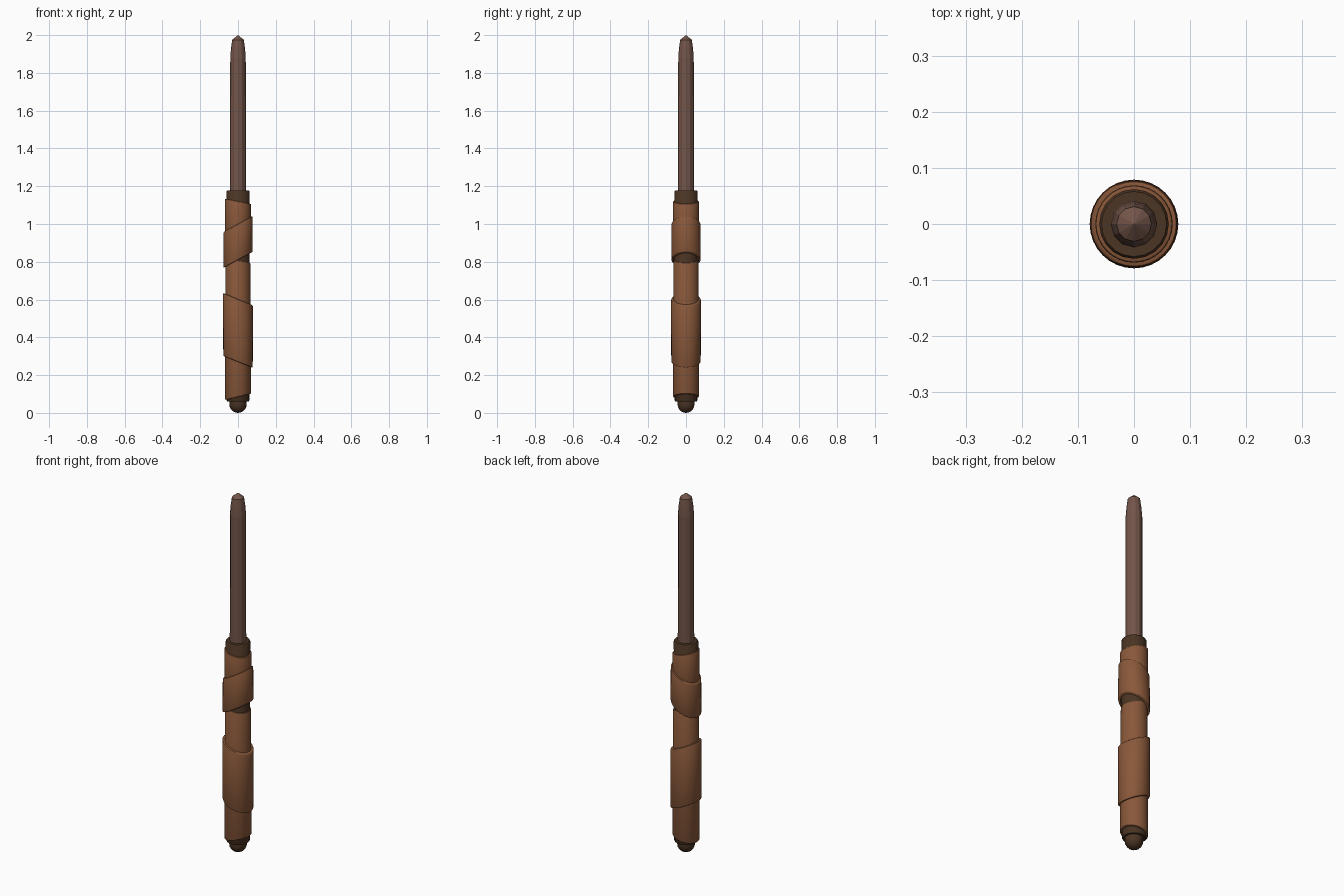
import bpy
import bmesh
from math import cos, sin, pi, radians

cube = bpy.data.objects.get("Cube")
if cube:
    bpy.data.objects.remove(cube, do_unlink=True)


def material(name, colour):
    mat = bpy.data.materials.new(name)
    mat.use_nodes = True
    mat.diffuse_color = (*colour, 1)
    mat.node_tree.nodes["Principled BSDF"].inputs["Base Color"].default_value = (*colour, 1)
    return mat


wood = material("shaft brown", (0.17, 0.09, 0.066))
leather = material("leather brown", (0.25, 0.098, 0.042))
dark = material("dark brown", (0.07, 0.035, 0.017))


def lathe(name, profile, sides, mat, closed=False, smooth=True):
    """Spin (radius, height, slope) points round z; slope tilts a ring along x."""
    bm = bmesh.new()
    rings = []
    for r, z, slope in profile:
        if r == 0:
            rings.append([bm.verts.new((0, 0, z))] * sides)
            continue
        ring = []
        for i in range(sides):
            a = 2 * pi * i / sides
            ring.append(bm.verts.new((r * cos(a), r * sin(a), z + slope * r * cos(a))))
        rings.append(ring)
    pairs = list(zip(rings, rings[1:]))
    if closed:
        pairs.append((rings[-1], rings[0]))
    for low, high in pairs:
        for i in range(sides):
            j = (i + 1) % sides
            corners = dict.fromkeys((low[i], low[j], high[j], high[i]))
            bm.faces.new(list(corners))
    bmesh.ops.recalc_face_normals(bm, faces=bm.faces)
    mesh = bpy.data.meshes.new(name)
    bm.to_mesh(mesh)
    bm.free()
    mesh.materials.append(mat)
    obj = bpy.data.objects.new(name, mesh)
    bpy.context.collection.objects.link(obj)
    if smooth:
        bpy.ops.object.select_all(action="DESELECT")
        obj.select_set(True)
        bpy.context.view_layer.objects.active = obj
        bpy.ops.object.shade_smooth_by_angle(angle=radians(35))
    return obj


def sleeve(name, bottom, top, r_low, r_high, thick):
    """Leather tube with rounded rims; each end is (height, slope)."""
    (z0, s0), (z1, s1) = bottom, top
    e = thick * 0.5
    profile = [
        (r_low - thick, z0, s0), (r_low - e, z0, s0),
        (r_low - e * 0.3, z0 + e * 0.3, s0), (r_low, z0 + e, s0),
        (r_high, z1 - e, s1), (r_high - e * 0.3, z1 - e * 0.3, s1),
        (r_high - e, z1, s1), (r_high - thick, z1, s1),
    ]
    return lathe(name, profile, 32, leather, closed=True)


# Slim shaft with a blunt faceted point
lathe("shaft", [(0, 1.1, 0), (0.042, 1.1, 0), (0.041, 1.88, 0), (0.037, 1.93, 0),
                (0.031, 1.975, 0), (0, 2.0, 0)], 12, wood, smooth=False)

# Dark handle core, open to view at both ends and in the gap
lathe("handle_core", [(0, 0.06, 0), (0.056, 0.06, 0), (0.06, 0.066, 0),
                      (0.062, 1.172, 0), (0.058, 1.178, 0), (0, 1.178, 0)], 20, dark)

# Domed pommel
dome = [(0.046 * sin(pi / 2 * k / 5), 0.046 * (1 - cos(pi / 2 * k / 5)), 0) for k in range(6)]
lathe("pommel", dome + [(0.046, 0.08, 0), (0, 0.08, 0)], 14, dark)

# Inner leather grip, in two lengths
sleeve("upper_grip", (0.92, 0.2), (1.12, -0.2), 0.068, 0.069, 0.01)
sleeve("lower_grip", (0.085, 0.24), (0.808, -0.2), 0.069, 0.065, 0.01)

# Outer leather bands with slanting edges
sleeve("upper_band", (0.81, 0.55), (1.0, 0.55), 0.078, 0.077, 0.012)
sleeve("lower_band", (0.27, -0.4), (0.602, -0.42), 0.078, 0.079, 0.012)
